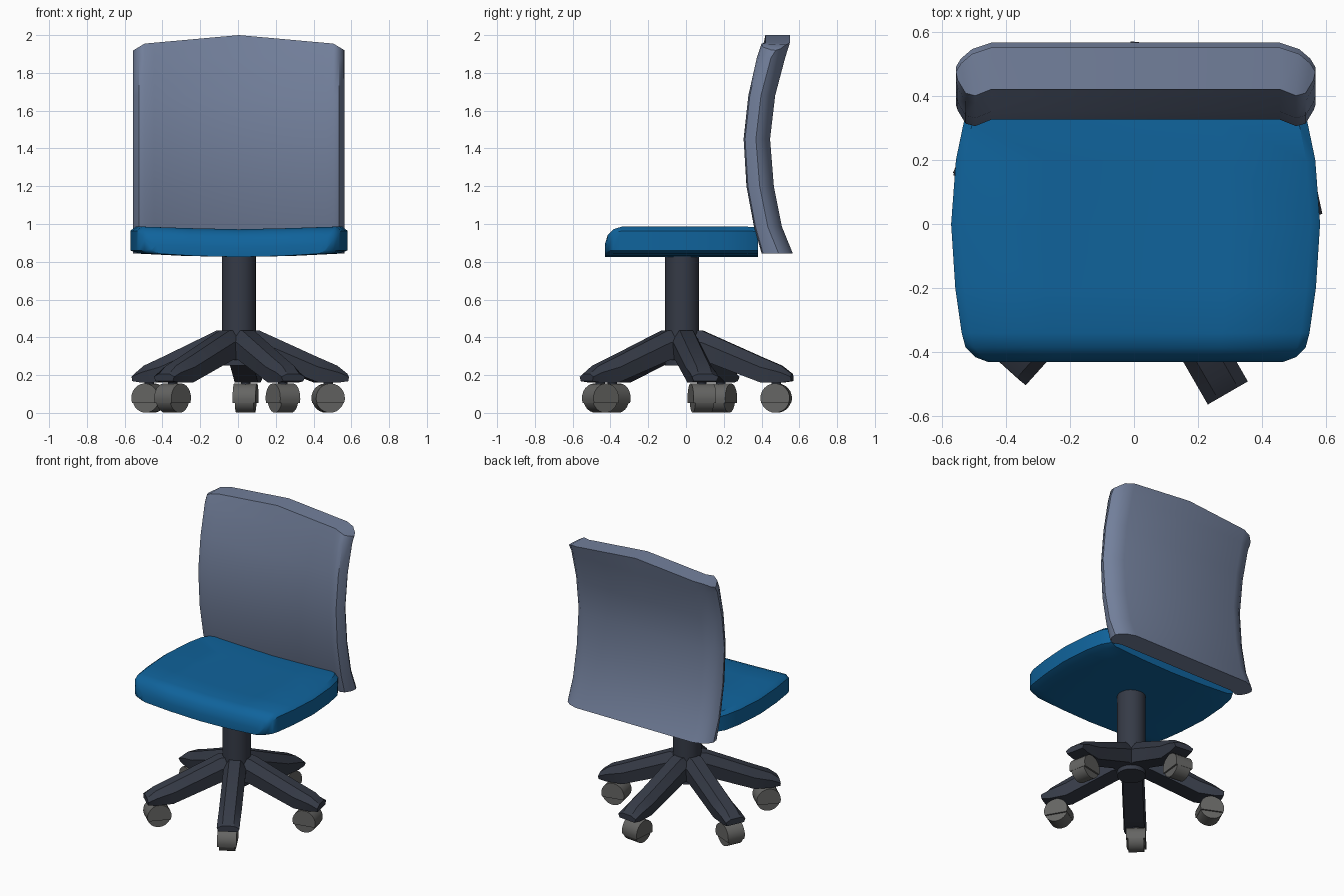
import bpy, bmesh, math
from mathutils import Matrix, Vector

if "Cube" in bpy.data.objects:
    bpy.data.objects.remove(bpy.data.objects["Cube"])


def material(name, rgb):
    m = bpy.data.materials.new(name)
    m.diffuse_color = (*rgb, 1)
    m.use_nodes = True
    m.node_tree.nodes["Principled BSDF"].inputs["Base Color"].default_value = m.diffuse_color
    return m


BLUE = material("seat_blue", (0.005, 0.125, 0.33))
SLATE = material("back_slate", (0.17, 0.215, 0.33))
DARK = material("frame_dark", (0.036, 0.043, 0.062))
GREY = material("caster_grey", (0.13, 0.13, 0.125))


def finish(name, bm, mat, angle):
    bmesh.ops.recalc_face_normals(bm, faces=bm.faces[:])
    me = bpy.data.meshes.new(name)
    bm.to_mesh(me)
    bm.free()
    ob = bpy.data.objects.new(name, me)
    bpy.context.collection.objects.link(ob)
    me.materials.append(mat)
    bpy.ops.object.select_all(action='DESELECT')
    ob.select_set(True)
    bpy.context.view_layer.objects.active = ob
    bpy.ops.object.shade_smooth_by_angle(angle=math.radians(angle))
    return ob


def loft(name, rings, mat, angle):
    """Skin the rings; each ring is one half out and the other half back."""
    bm = bmesh.new()
    vs = [[bm.verts.new(p) for p in r] for r in rings]
    n = len(rings[0])
    for a, b in zip(vs, vs[1:]):
        for i in range(n):
            j = (i + 1) % n
            bm.faces.new((a[i], a[j], b[j], b[i]))
    for r in (vs[0], vs[-1]):
        for i in range(n // 2 - 1):
            bm.faces.new((r[i], r[i + 1], r[n - 2 - i], r[n - 1 - i]))
    return finish(name, bm, mat, angle)


def mirrored(half):
    """Left-to-right list from (x, offset) points given from the centre out."""
    return [(-x, d) for x, d in reversed(half[1:])] + list(half)


# Seat cushion: rows (y, half width, top z)
SEAT = [(-.43, .46, .89), (-.415, .50, .94), (-.385, .53, .972), (-.34, .542, .986),
        (-.2, .562, .986), (0, .575, .986), (.2, .56, .986), (.32, .535, .986), (.38, .50, .982)]
low = mirrored([(0, 0), (.5, .006), (.92, .018), (1, .035)])
high = mirrored([(0, -.014), (.5, -.008), (.95, 0), (1, -.022)])
rings = []
for y, w, top in SEAT:
    rings.append([(x * w, y, .825 + d) for x, d in low] +
                 [(x * w, y, top + d) for x, d in reversed(high)])
seat = loft("seat", rings, BLUE, 40)
seat.location.x = .005

# Backrest: rows (z, front y, rear y)
BACK = [(.845, .42, .565), (.985, .38, .508), (1.2, .34, .465), (1.45, .325, .445),
        (1.68, .35, .472), (1.88, .395, .525), (2.0, .42, .55)]
front = mirrored([(0, 0), (.45, 0), (.5, -.02), (.53, -.012), (.555, .03)])
rear = mirrored([(0, 0), (.45, 0), (.51, -.02), (.545, -.05), (.56, -.075)])


def crown(x):
    x = abs(x)
    return -.09 * x if x <= .5 else -.045 - (x - .5) * .6


rings = []
for k, (z, f, r) in enumerate(BACK):
    ring = [(x, f + d, z) for x, d in front] + [(x, r + d, z) for x, d in reversed(rear)]
    if k == len(BACK) - 1:
        ring = [(x, y, z + crown(x)) for x, y, z in ring]
    rings.append(ring)
back = loft("backrest", rings, SLATE, 40)
back.location.x = .005

# Gas column
bm = bmesh.new()
bmesh.ops.create_cone(bm, cap_ends=True, segments=24, radius1=.09, radius2=.09, depth=.6,
                      matrix=Matrix.Translation((.005, -.02, .55)))
finish("column", bm, DARK, 40)

# Leg stations: (distance from centre, top z, bottom z)
LEG = [(0, .435, .28), (.11, .435, .28), (.42, .297, .162), (.53, .25, .16), (.585, .207, .168)]


def leg_ring(r, top, bot):
    sh = bot + .6 * (top - bot)
    pts = [(-.072, sh), (-.062, bot), (.062, bot), (.072, sh), (.036, top), (-.036, top)]
    return [(r, s, z) for s, z in pts]


def half_drum(bm, radius, width, a0, a1, steps):
    """Extruded round segment with its axis along y."""
    pts = [(radius * math.cos(a0 + (a1 - a0) * i / steps),
            radius * math.sin(a0 + (a1 - a0) * i / steps)) for i in range(steps + 1)]
    f = bm.faces.new([bm.verts.new((x, -width / 2, z)) for x, z in pts])
    new = bmesh.ops.extrude_face_region(bm, geom=[f], use_keep_orig=True)
    bmesh.ops.translate(bm, vec=(0, width, 0),
                        verts=[v for v in new["geom"] if isinstance(v, bmesh.types.BMVert)])


for i in range(5):
    ang = math.radians(12 + 72 * i)
    # Star-base leg
    leg = loft(f"base_leg_{i + 1}", [leg_ring(*s) for s in LEG], DARK, 25)
    leg.location = (0, -.02, 0)
    leg.rotation_euler.z = ang
    # Caster: wheel under a wider hood
    pos = Vector((.5 * math.cos(ang) - .012, .5 * math.sin(ang) - .02, .078))
    for name, rad, wid, a0, a1 in (("wheel", .077, .1, math.pi, 2 * math.pi),
                                   ("hood", .078, .122, -.35, math.pi + .35)):
        bm = bmesh.new()
        half_drum(bm, rad, wid, a0, a1, 14)
        ob = finish(f"caster_{name}_{i + 1}", bm, GREY, 35)
        ob.location = pos
        ob.rotation_euler.z = ang
    # Caster stem
    bm = bmesh.new()
    bmesh.ops.create_cone(bm, cap_ends=True, segments=12, radius1=.025, radius2=.025, depth=.08,
                          matrix=Matrix.Translation((pos.x, pos.y, .17)))
    finish(f"caster_stem_{i + 1}", bm, DARK, 40)
